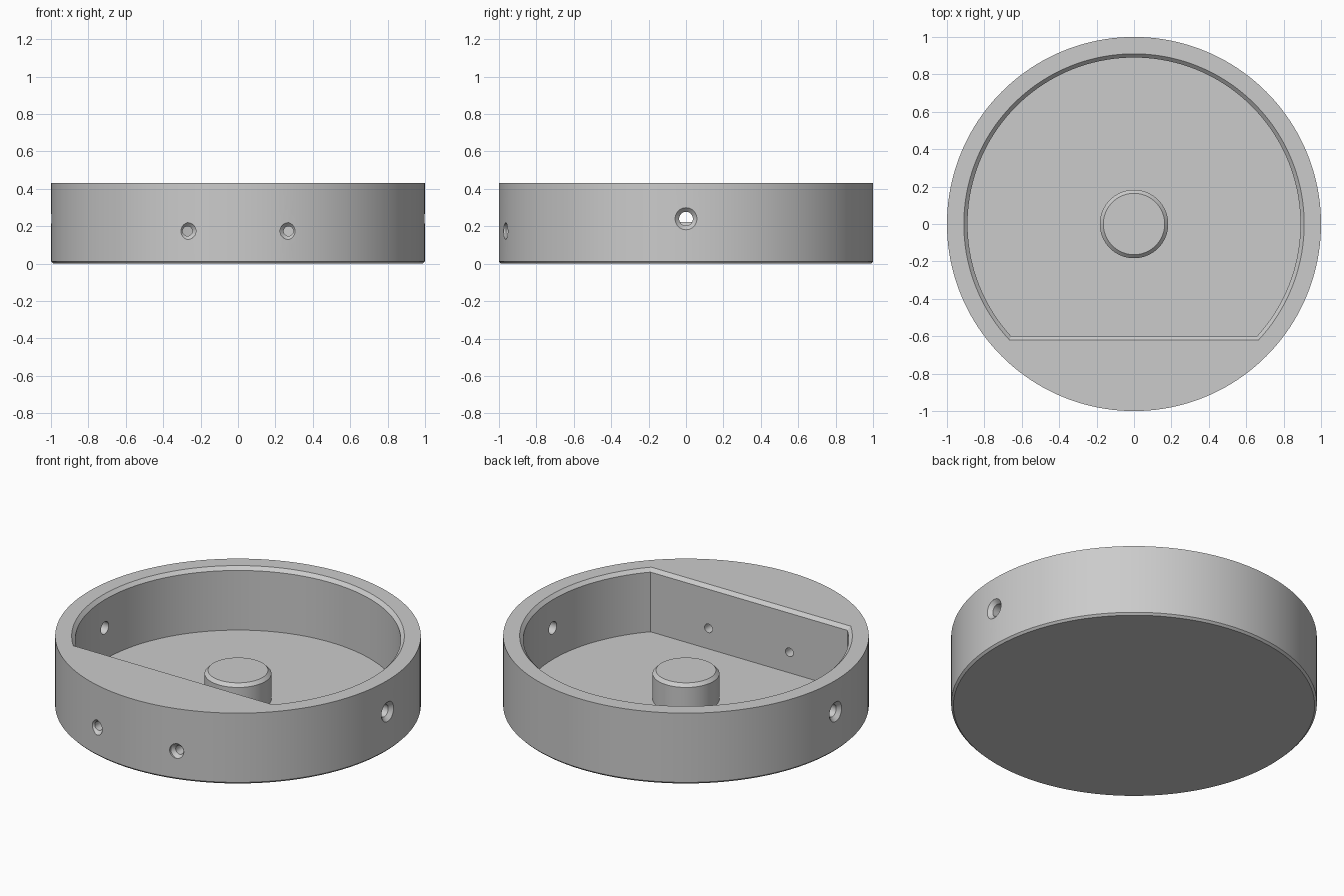
import bpy, bmesh, math
from mathutils import Vector, Matrix

if "Cube" in bpy.data.objects:
    bpy.data.objects.remove(bpy.data.objects["Cube"])

RADIUS, HEIGHT, FLOOR = 1.0, 0.43, 0.05

grey = bpy.data.materials.new("plain grey")
grey.diffuse_color = (0.6, 0.6, 0.6, 1)
grey.use_nodes = True
grey.node_tree.nodes["Principled BSDF"].inputs["Base Color"].default_value = grey.diffuse_color


def skin_rings(name, rings):
    """Closed solid through a stack of equal-length point rings, bottom to top."""
    bm = bmesh.new()
    loops = [[bm.verts.new(p) for p in ring] for ring in rings]
    n = len(loops[0])
    for a, b in zip(loops, loops[1:]):
        for i in range(n):
            j = (i + 1) % n
            bm.faces.new((a[i], a[j], b[j], b[i]))
    bm.faces.new(loops[0][::-1])
    bm.faces.new(loops[-1])
    bmesh.ops.recalc_face_normals(bm, faces=bm.faces)
    mesh = bpy.data.meshes.new(name)
    bm.to_mesh(mesh)
    bm.free()
    mesh.materials.append(grey)
    obj = bpy.data.objects.new(name, mesh)
    bpy.context.collection.objects.link(obj)
    return obj


def lathe(name, profile, sides):
    """Solid of revolution around z from (radius, height) pairs."""
    angles = [2 * math.pi * i / sides for i in range(sides)]
    return skin_rings(name, [[(r * math.cos(a), r * math.sin(a), z) for a in angles]
                             for r, z in profile])


def d_ring(r, flat_y, z, steps=112):
    """Circle outline cut off by a straight front edge."""
    start = math.asin(flat_y / r)
    sweep = math.pi - 2 * start
    return [(r * math.cos(start + sweep * i / steps),
             r * math.sin(start + sweep * i / steps), z) for i in range(steps + 1)]


def hole_cutter(mouth, direction, r_out, r_in, length):
    """Countersunk hole running inward from the mouth point."""
    sink = r_out - r_in
    obj = lathe("hole_cutter", [(r_out, -0.1), (r_out, 0), (r_in, sink), (r_in, length)], 40)
    turn = Vector(direction).to_track_quat('Z', 'Y').to_matrix().to_4x4()
    obj.data.transform(Matrix.Translation(mouth) @ turn)
    return obj


# Round body with a tiny bottom chamfer
body = lathe("round_housing", [(RADIUS - 0.012, 0), (RADIUS, 0.012), (RADIUS, HEIGHT)], 160)

# D-shaped pocket with a chamfered rim
cutters = [skin_rings("pocket_cutter", [
    d_ring(0.89, -0.60, FLOOR), d_ring(0.89, -0.60, HEIGHT - 0.02),
    d_ring(0.91, -0.62, HEIGHT), d_ring(0.91, -0.62, HEIGHT + 0.1)])]

# Two side holes and two smaller front holes
for s in (-1, 1):
    cutters.append(hole_cutter((s * 0.999, 0, 0.24), (-s, 0, 0), 0.059, 0.037, 0.25))
    cutters.append(hole_cutter((s * 0.27, -0.962, 0.174), (0, 1, 0), 0.045, 0.026, 0.5))

for c in cutters:
    c.hide_render = True
    mod = body.modifiers.new("cut", 'BOOLEAN')
    mod.operation, mod.solver, mod.object = 'DIFFERENCE', 'EXACT', c
bpy.context.view_layer.objects.active = body
for mod in list(body.modifiers):
    bpy.ops.object.modifier_apply(modifier=mod.name)
for c in cutters:
    bpy.data.objects.remove(c, do_unlink=True)

# Chamfered post in the middle of the floor
post = lathe("centre_post", [(0.183, FLOOR - 0.01), (0.183, 0.204), (0.164, 0.223)], 64)

# Smooth curved walls, crisp edges
for obj in (body, post):
    bpy.ops.object.select_all(action='DESELECT')
    obj.select_set(True)
    bpy.context.view_layer.objects.active = obj
    bpy.ops.object.shade_smooth_by_angle(angle=math.radians(25))
